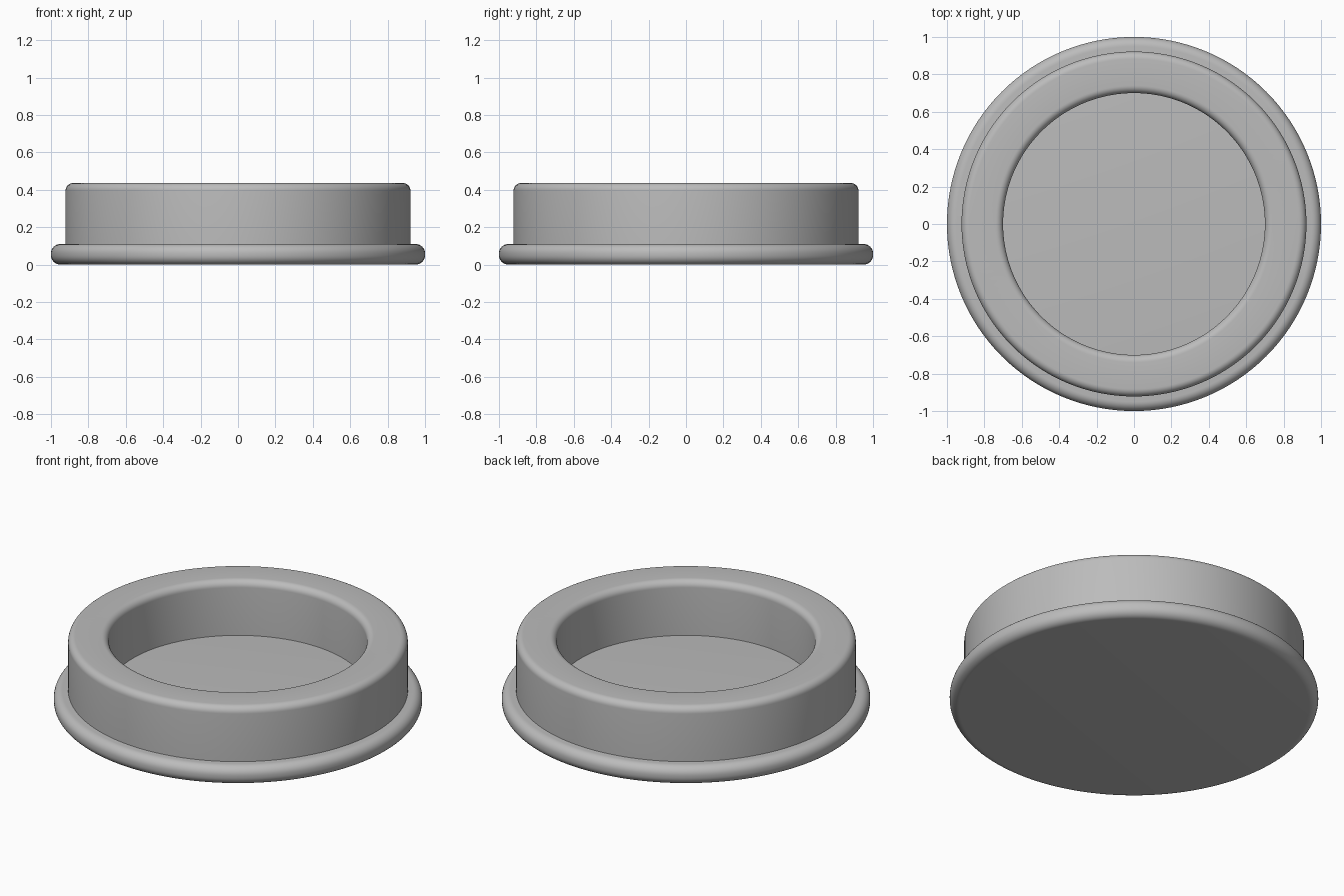
import bpy, bmesh, math

if "Cube" in bpy.data.objects:
    bpy.data.objects.remove(bpy.data.objects["Cube"])

SEGMENTS = 128
BASE_TOP, RIM_TOP = 0.11, 0.436

grey = bpy.data.materials.new("plain grey")
grey.diffuse_color = (0.5, 0.5, 0.5, 1)
grey.use_nodes = True
grey.node_tree.nodes["Principled BSDF"].inputs["Base Color"].default_value = grey.diffuse_color


def fillet(cx, cz, radius, start, end, steps=8):
    """Points of a rounded corner in the (radius, height) plane."""
    angles = [math.radians(start + (end - start) * i / steps) for i in range(steps + 1)]
    return [(cx + radius * math.cos(a), cz + radius * math.sin(a)) for a in angles]


def lathe(name, profile):
    """Spin a profile around the z axis."""
    bm = bmesh.new()
    verts = [bm.verts.new((r, 0, z)) for r, z in profile]
    edges = [bm.edges.new(pair) for pair in zip(verts, verts[1:])]
    bmesh.ops.spin(bm, geom=verts + edges, cent=(0, 0, 0), axis=(0, 0, 1),
                   angle=math.tau, steps=SEGMENTS, use_duplicate=False)
    bmesh.ops.remove_doubles(bm, verts=bm.verts[:], dist=1e-5)
    bmesh.ops.recalc_face_normals(bm, faces=bm.faces[:])
    mesh = bpy.data.meshes.new(name)
    bm.to_mesh(mesh)
    bm.free()
    mesh.materials.append(grey)
    obj = bpy.data.objects.new(name, mesh)
    bpy.context.collection.objects.link(obj)
    bpy.ops.object.select_all(action='DESELECT')
    obj.select_set(True)
    bpy.context.view_layer.objects.active = obj
    bpy.ops.object.shade_smooth_by_angle(angle=math.radians(30))
    return obj


# Round base disc with a rounded edge; its top is also the floor of the recess
R = 0.05
lathe("base_disc", [(0, 0)] + fillet(1 - R, R, R, -90, 0)
      + fillet(1 - R, BASE_TOP - R, R, 0, 90) + [(0, BASE_TOP)])

# Thick upright ring with rounded outer and inner top edges
B = 0.04
lathe("raised_ring", [(0.922, BASE_TOP)]
      + fillet(0.922 - B, RIM_TOP - B, B, 0, 90)
      + fillet(0.70 + B, RIM_TOP - B, B, 90, 180)
      + [(0.70, BASE_TOP)])
